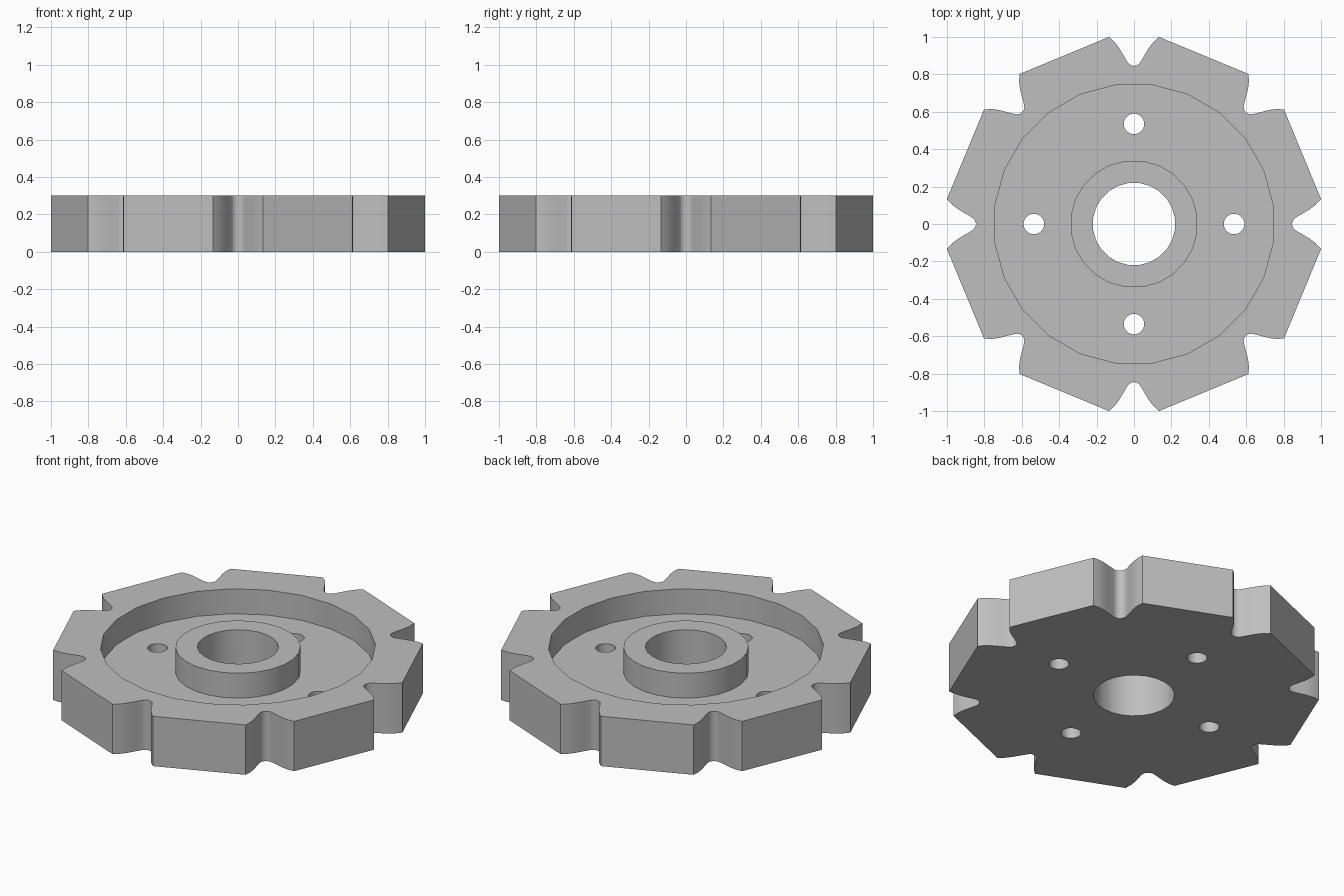
import bpy
import bmesh
from math import cos, sin, pi

cube = bpy.data.objects.get("Cube")
if cube:
    bpy.data.objects.remove(cube)

HEIGHT, FLOOR = 0.30, 0.15
NOTCHES = 8

steel = bpy.data.materials.new("plain grey")
steel.use_nodes = True
GREY = (0.52, 0.52, 0.52, 1)
steel.diffuse_color = GREY
steel.node_tree.nodes["Principled BSDF"].inputs["Base Color"].default_value = GREY


def prism(name, outline, bottom, top):
    """Extrude a flat outline between two heights."""
    bm = bmesh.new()
    face = bm.faces.new([bm.verts.new((x, y, bottom)) for x, y in outline])
    side = bmesh.ops.extrude_face_region(bm, geom=[face])["geom"]
    moved = [v for v in side if isinstance(v, bmesh.types.BMVert)]
    bmesh.ops.translate(bm, verts=moved, vec=(0, 0, top - bottom))
    bmesh.ops.recalc_face_normals(bm, faces=bm.faces)
    mesh = bpy.data.meshes.new(name)
    bm.to_mesh(mesh)
    bm.free()
    mesh.materials.append(steel)
    obj = bpy.data.objects.new(name, mesh)
    bpy.context.collection.objects.link(obj)
    return obj


def circle(radius, cx=0, cy=0, sides=24):
    return [(cx + radius * cos((i + 0.5) * 2 * pi / sides),
             cy + radius * sin((i + 0.5) * 2 * pi / sides)) for i in range(sides)]


def combine(target, tool, operation):
    """Apply a boolean and discard the tool."""
    tool.hide_render = True
    mod = target.modifiers.new(tool.name, "BOOLEAN")
    mod.object, mod.operation, mod.solver = tool, operation, "EXACT"
    bpy.context.view_layer.objects.active = target
    bpy.ops.object.modifier_apply(modifier=mod.name)
    bpy.data.objects.remove(tool)


# Notched wheel outline: one half notch, mirrored and repeated
flank = [(0.134, 1.0), (0.103, 0.972), (0.08, 0.942), (0.055, 0.9),
         (0.036, 0.868), (0.028, 0.857), (0.015, 0.848)]
notch = flank + [(0, 0.845)] + [(-x, y) for x, y in reversed(flank)]
outline = []
for i in range(NOTCHES):
    a = i * 2 * pi / NOTCHES
    outline += [(x * cos(a) - y * sin(a), x * sin(a) + y * cos(a)) for x, y in notch]
wheel = prism("notched_wheel", outline, 0, HEIGHT)

# Recessed floor, raised hub and centre bore
combine(wheel, prism("recess_cutter", circle(0.75), FLOOR, HEIGHT + 0.1), "DIFFERENCE")
combine(wheel, prism("hub", circle(0.341), FLOOR - 0.05, HEIGHT), "UNION")
combine(wheel, prism("bore_cutter", circle(0.221), -0.1, HEIGHT + 0.1), "DIFFERENCE")

# Four bolt holes through the floor
for i in range(4):
    a = i * pi / 2
    hole = circle(0.055, 0.535 * cos(a), 0.535 * sin(a))
    combine(wheel, prism("bolt_hole_cutter", hole, -0.1, HEIGHT + 0.1), "DIFFERENCE")

# Smooth round walls, crisp edges
bpy.ops.object.select_all(action="DESELECT")
wheel.select_set(True)
bpy.context.view_layer.objects.active = wheel
bpy.ops.object.shade_smooth_by_angle(angle=pi / 6)
